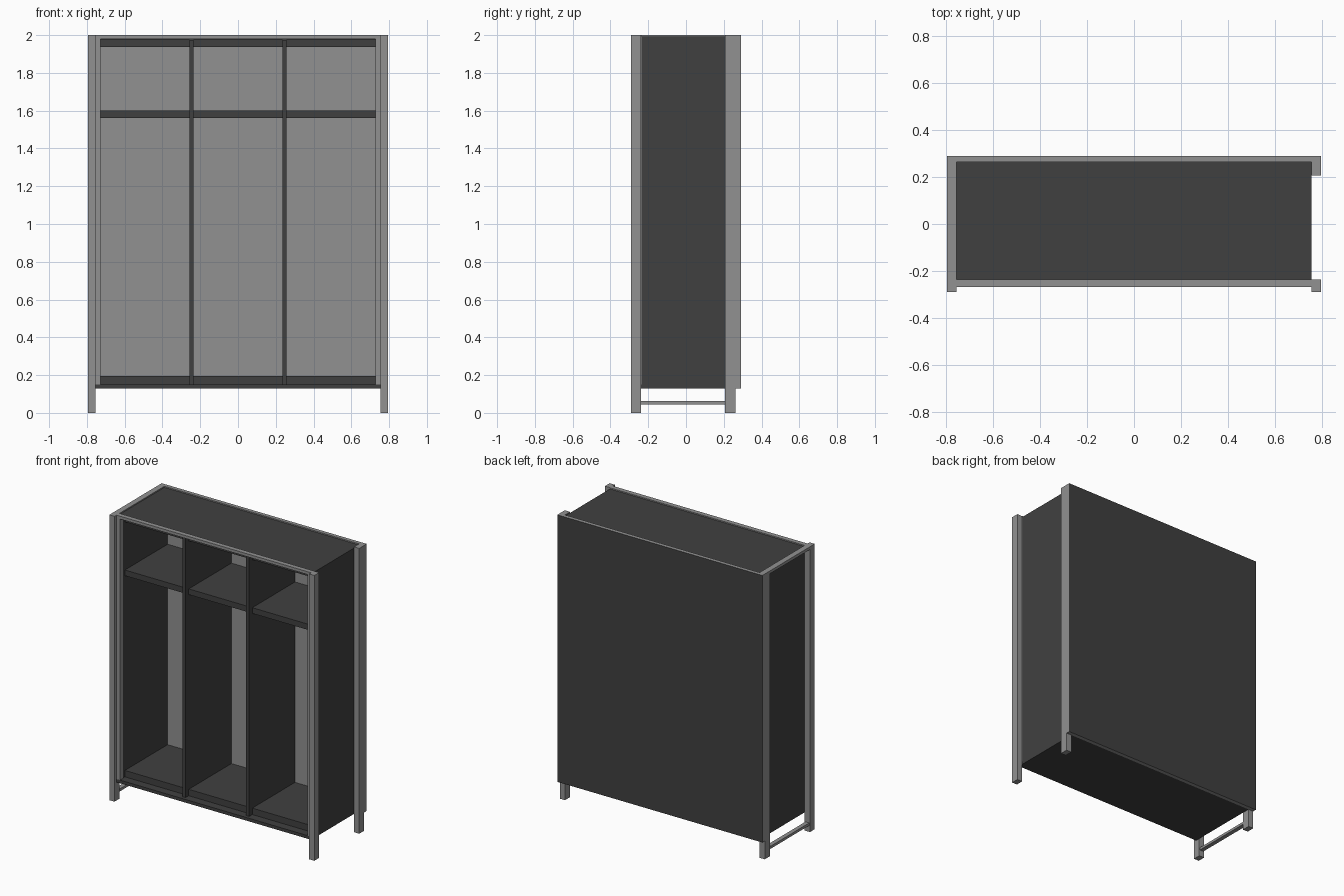
import bpy, bmesh

if "Cube" in bpy.data.objects:
    bpy.data.objects.remove(bpy.data.objects["Cube"])


def material(name, v):
    m = bpy.data.materials.new(name)
    m.diffuse_color = (v, v, v, 1)
    m.use_nodes = True
    m.node_tree.nodes["Principled BSDF"].inputs["Base Color"].default_value = m.diffuse_color
    return m


GREY = material("light_grey", 0.285)
DARK = material("dark_grey", 0.051)


def box(name, x, y, z, mat):
    """Box from (min, max) ranges on each axis."""
    bm = bmesh.new()
    bmesh.ops.create_cube(bm, size=1)
    for v in bm.verts:
        v.co = [r[0] + (c + 0.5) * (r[1] - r[0]) for c, r in zip(v.co, (x, y, z))]
    me = bpy.data.meshes.new(name)
    bm.to_mesh(me)
    bm.free()
    me.materials.append(mat)
    ob = bpy.data.objects.new(name, me)
    bpy.context.collection.objects.link(ob)
    return ob


def side_pair(name, x, y, z, mat):
    """Same box on the left and on the right."""
    box(name + "_right", x, y, z, mat)
    box(name + "_left", (-x[1], -x[0]), y, z, mat)


# Corner posts, front trim and side panels
side_pair("front_post", (0.755, 0.795), (-0.29, -0.237), (0, 2), GREY)
side_pair("back_post", (0.755, 0.795), (0.207, 0.263), (0, 2), GREY)
side_pair("front_trim", (0.727, 0.755), (-0.268, -0.235), (0.15, 1.98), GREY)
side_pair("side_panel", (0.73, 0.755), (-0.235, 0.263), (0.15, 1.975), DARK)

# Rails: front top, plus top and bottom on the left side only
box("front_top_rail", (-0.755, 0.755), (-0.268, -0.235), (1.98, 2), GREY)
box("left_top_rail", (-0.795, -0.755), (-0.237, 0.207), (1.98, 2), GREY)
box("left_bottom_rail", (-0.79, -0.76), (-0.237, 0.207), (0.045, 0.063), GREY)

# Top and bottom panels
box("top_panel", (-0.755, 0.755), (-0.235, 0.263), (1.975, 1.992), DARK)
box("bottom_panel", (-0.755, 0.755), (-0.268, 0.263), (0.128, 0.15), DARK)

# Back panel: light inside and on the edges, dark outside
back = box("back_panel", (-0.795, 0.795), (0.263, 0.29), (0.128, 2), GREY)
back.data.materials.append(DARK)
for p in back.data.polygons:
    if p.normal.y > 0.9:
        p.material_index = 1

# Upright dividers
side_pair("divider", (0.235, 0.258), (-0.245, 0.263), (0.15, 1.975), DARK)

# Floor, shelf and ceiling board in each of the three bays
for bay, x in (("left", (-0.73, -0.258)), ("middle", (-0.235, 0.235)), ("right", (0.258, 0.73))):
    for part, z in (("floor", (0.15, 0.195)), ("shelf", (1.56, 1.6)), ("ceiling", (1.937, 1.975))):
        box(f"{bay}_{part}", x, (-0.21, 0.263), z, DARK)
